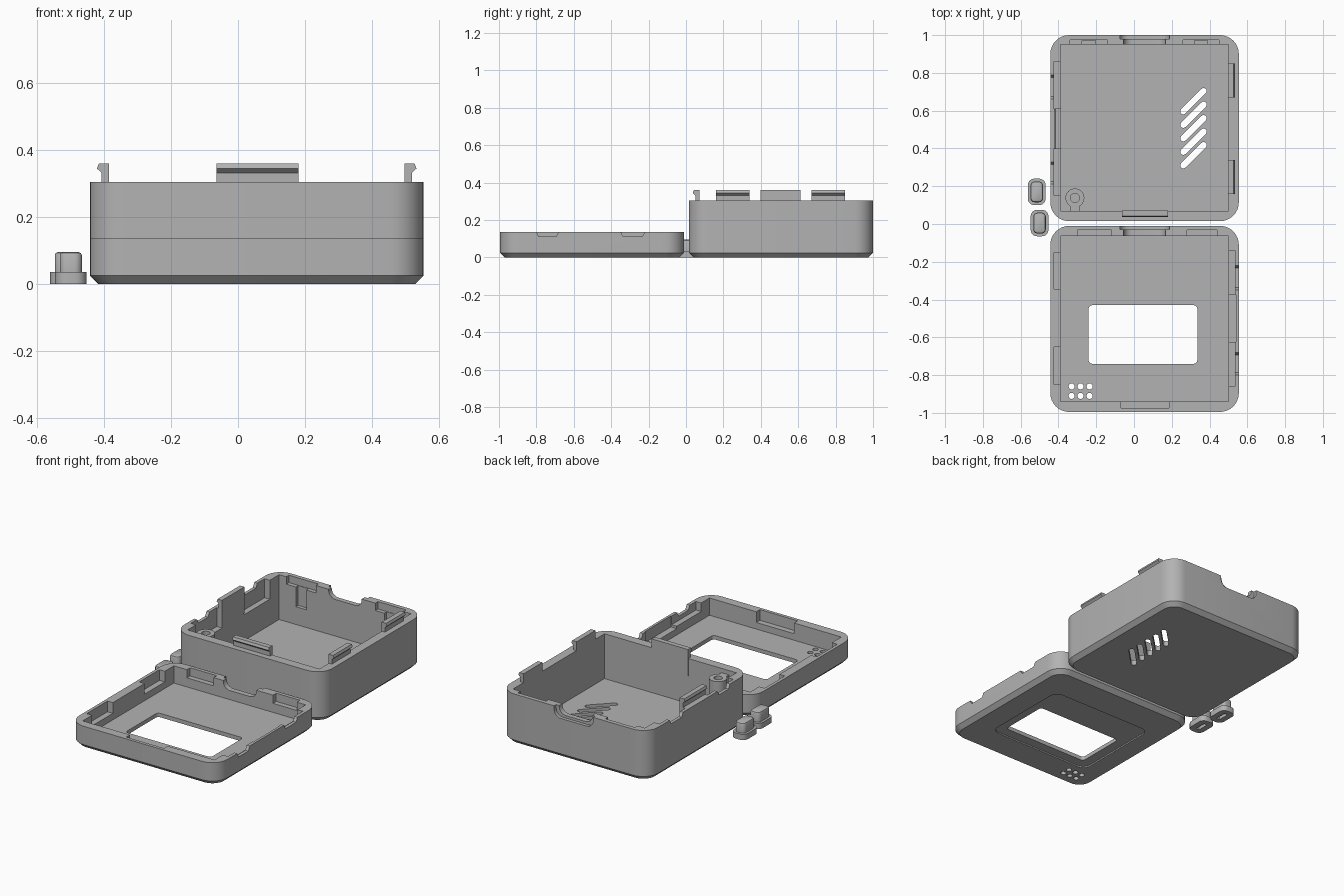
import bpy, bmesh, math
from mathutils import Matrix, Vector

if "Cube" in bpy.data.objects:
    bpy.data.objects.remove(bpy.data.objects["Cube"])

grey = bpy.data.materials.new("grey_plastic")
grey.diffuse_color = (0.45, 0.45, 0.45, 1)
grey.use_nodes = True
grey.node_tree.nodes["Principled BSDF"].inputs["Base Color"].default_value = grey.diffuse_color


def outline(x0, x1, y0, y1, r=0.0, n=8):
    """Counter-clockwise rectangle with rounded corners."""
    if r <= 0:
        return [(x0, y0), (x1, y0), (x1, y1), (x0, y1)]
    pts = []
    for k, (cx, cy) in enumerate([(x1 - r, y1 - r), (x0 + r, y1 - r),
                                  (x0 + r, y0 + r), (x1 - r, y0 + r)]):
        for i in range(n + 1):
            a = math.pi / 2 * (k + i / n)
            pts.append((cx + r * math.cos(a), cy + r * math.sin(a)))
    return pts


def loft(name, rings, matrix=Matrix()):
    """Solid through a stack of (outline, height) rings."""
    bm = bmesh.new()
    loops = [[bm.verts.new(matrix @ Vector((x, y, z))) for x, y in pts] for pts, z in rings]
    n = len(loops[0])
    for a, b in zip(loops, loops[1:]):
        for i in range(n):
            j = (i + 1) % n
            bm.faces.new((a[i], a[j], b[j], b[i]))
    bm.faces.new(loops[0][::-1])
    bm.faces.new(loops[-1])
    bmesh.ops.recalc_face_normals(bm, faces=bm.faces)
    me = bpy.data.meshes.new(name)
    bm.to_mesh(me)
    bm.free()
    me.materials.append(grey)
    ob = bpy.data.objects.new(name, me)
    bpy.context.collection.objects.link(ob)
    return ob


def block(name, x0, x1, y0, y1, z0, z1, r=0.0, taper=0.0):
    """Upright block; taper narrows its bottom end."""
    t = taper
    return loft(name, [(outline(x0 + t, x1 - t, y0 + t, y1 - t, r), z0),
                       (outline(x0, x1, y0, y1, r), z1)])


def cylinder(name, x, y, r, z0, z1, n=6):
    return block(name, x - r, x + r, y - r, y + r, z0, z1, r * 0.9999)


def combine(ob, other, operation="DIFFERENCE"):
    """Apply one boolean and discard the helper."""
    m = ob.modifiers.new("bool", "BOOLEAN")
    m.operation, m.solver, m.object = operation, "EXACT", other
    bpy.context.view_layer.update()
    me = bpy.data.meshes.new_from_object(ob.evaluated_get(bpy.context.evaluated_depsgraph_get()))
    ob.modifiers.clear()
    ob.data = me
    bpy.data.objects.remove(other)


def smooth(ob):
    bpy.ops.object.select_all(action="DESELECT")
    ob.select_set(True)
    bpy.context.view_layer.objects.active = ob
    bpy.ops.object.shade_smooth_by_angle(angle=math.radians(30))


X0, X1, C, FLOOR = -0.443, 0.555, 0.025, 0.032
IX0, IX1 = -0.388, 0.50


def tray(name, y0, y1, h, iy0, iy1):
    """Open box with rounded corners and a chamfered bottom edge."""
    ob = loft(name, [(outline(X0 + C, X1 - C, y0 + C, y1 - C, 0.075), 0),
                     (outline(X0, X1, y0, y1, 0.1), C),
                     (outline(X0, X1, y0, y1, 0.1), h)])
    combine(ob, block("cut", IX0, IX1, iy0, iy1, FLOOR, h + 0.1))
    return ob


def port_notch(ob, yin, yout, h):
    """Rounded cable notch in the back wall, wider on the outside."""
    turn = Matrix.Rotation(math.pi / 2, 4, "X")   # outline y -> z, height -> -y
    for x0, x1, d, ya, yb in [(-0.055, 0.168, 0.05, yin - 0.02, yout + 0.02),
                              (-0.075, 0.188, 0.065, yout - 0.02, yout + 0.02)]:
        combine(ob, loft("cut", [(outline(x0, x1, h - d, h + 0.12, 0.045), -yb),
                                 (outline(x0, x1, h - d, h + 0.12, 0.045), -ya)], turn))


# Deep case
H = 0.305
case = tray("case_body", 0.015, 1.0, H, 0.07, 0.95)
port_notch(case, 0.95, 1.0, H)
for x0, x1 in [(-0.34, -0.14), (0.26, 0.45)]:      # back wall pockets
    combine(case, block("cut", x0, x1, 0.94, 0.975, H - 0.045, H + 0.1))
    xm = (x0 + x1) / 2
    combine(case, block("cut", xm - 0.035, xm + 0.035, 0.94, 0.972, 0.14, H + 0.1))
for y0, y1 in [(0.15, 0.40), (0.61, 0.86)]:        # thinned left wall
    combine(case, block("cut", -0.423, -0.37, y0, y1, 0.19, H + 0.1))
for y0, y1 in [(0.21, 0.33), (0.66, 0.79)]:        # button openings
    combine(case, block("cut", -0.5, -0.40, y0, y1, H - 0.026, H + 0.001, 0, 0.014))
for i in range(5):                                 # diagonal vents
    turn = Matrix.Translation((0.315, 0.65 - 0.0715 * i, 0)) @ Matrix.Rotation(math.pi / 4, 4, "Z")
    slot = outline(-0.092, 0.092, -0.016, 0.016, 0.0159, 5)
    combine(case, loft("cut", [(slot, -0.1), (slot, 0.1)], turn))
smooth(case)

# Lanyard post with a web to the front wall
post = cylinder("corner_post", -0.313, 0.138, 0.05, FLOOR - 0.01, 0.28)
combine(post, block("web", -0.338, -0.288, 0.06, 0.115, FLOOR - 0.01, 0.279), "UNION")
combine(post, cylinder("cut", -0.313, 0.138, 0.024, 0.06, 0.4))
smooth(post)


def clip(name, origin, angle, length, z0=0.2):
    """Snap hook; local x points out of the case."""
    hook = [(0, z0), (0.022, z0), (0.022, 0.332), (0.036, 0.345), (0.03, 0.36), (0, 0.36)]
    m = (Matrix.Translation(origin) @ Matrix.Rotation(angle, 4, "Z")
         @ Matrix.Rotation(math.pi / 2, 4, "X"))
    return loft(name, [(hook, -length / 2), (hook, length / 2)], m)


clip("clip_front", (0.058, 0.072, 0), -math.pi / 2, 0.245)
clip("clip_left", (-0.386, 0.505, 0), math.pi, 0.215)
clip("clip_right_front", (0.498, 0.25, 0), 0, 0.18)
clip("clip_right_back", (0.498, 0.76, 0), 0, 0.18)

# Shallow lid
L = 0.137
lid = tray("lid", -0.995, -0.01, L, -0.94, -0.063)
port_notch(lid, -0.063, -0.01, L)
for x0, x1 in [(-0.30, -0.12), (0.28, 0.44)]:      # back wall pockets
    combine(lid, block("cut", x0, x1, -0.075, -0.032, L - 0.05, L + 0.1))
for y0, y1 in [(-0.345, -0.15), (-0.85, -0.65)]:   # left clip pockets
    combine(lid, block("cut", -0.424, -0.37, y0, y1, L - 0.065, L + 0.1))
combine(lid, block("cut", -0.07, 0.185, -0.975, -0.92, L - 0.065, L + 0.1))
for y0, y1, x, z in [(-0.86, -0.62, 0.535, 0.085), (-0.38, -0.14, 0.535, 0.085),
                     (-0.625, -0.375, 0.54, 0.07)]:  # right wall recess
    combine(lid, block("cut", 0.48, x, y0, y1, z, L + 0.1))
for y0, y1 in [(-0.80, -0.68), (-0.35, -0.22)]:    # button openings
    combine(lid, block("cut", 0.515, 0.6, y0, y1, L - 0.026, L + 0.001, 0, 0.014))
combine(lid, block("cut", -0.30, 0.39, -0.80, -0.23, -0.1, 0.008, 0.05))   # label recess
combine(lid, block("cut", -0.24, 0.335, -0.74, -0.43, -0.1, 0.1, 0.02))    # display window
for x in (-0.33, -0.283, -0.235):                  # small round holes
    for y in (-0.86, -0.91):
        combine(lid, cylinder("cut", x, y, 0.016, -0.1, 0.1))
smooth(lid)

# Loose push buttons
for name, cx, cy in [("button_back", -0.515, 0.17), ("button_front", -0.50, 0.005)]:
    def ring(w, d, r):
        return outline(cx - w, cx + w, cy - d, cy + d, r, 6)
    b = loft(name, [(ring(0.047, 0.07, 0.034), 0), (ring(0.047, 0.07, 0.034), 0.035),
                    (ring(0.033, 0.055, 0.022), 0.0351), (ring(0.033, 0.055, 0.022), 0.086),
                    (ring(0.030, 0.052, 0.019), 0.092), (ring(0.024, 0.046, 0.013), 0.095)])
    combine(b, block("cut", cx - 0.012, cx + 0.012, cy - 0.035, cy + 0.035, -0.1, 0.02))
    smooth(b)
